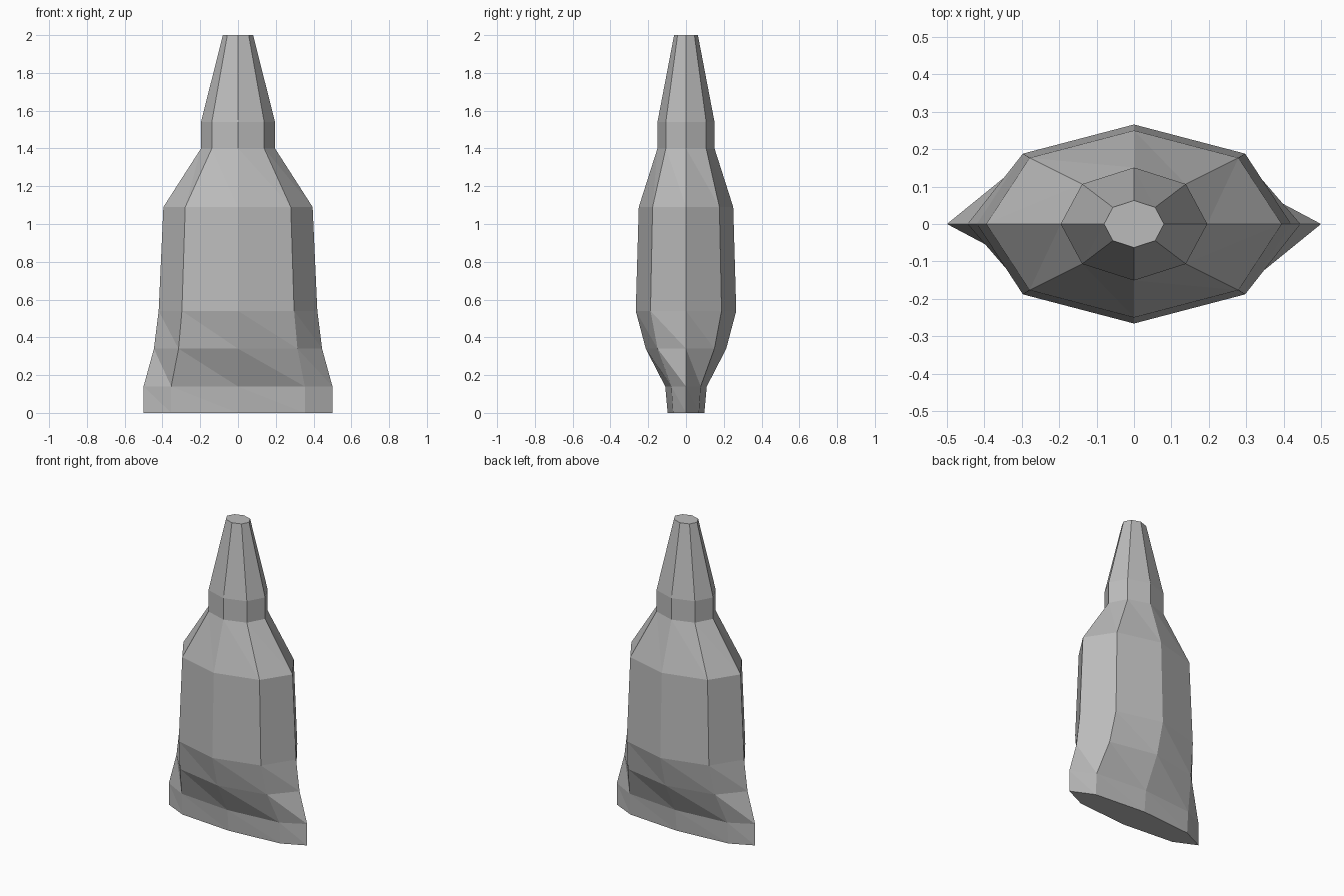
import bpy, bmesh, math

if "Cube" in bpy.data.objects:
    bpy.data.objects.remove(bpy.data.objects["Cube"])

# Ring profile: height, half width, half depth
RINGS = [(0, 0.5, 0.097), (0.14, 0.5, 0.11), (0.34, 0.445, 0.213),
         (0.54, 0.42, 0.266), (1.09, 0.395, 0.25), (1.40, 0.196, 0.151),
         (1.54, 0.196, 0.151), (2.0, 0.08, 0.063)]
SIDES = 8

# Single flat colour
grey = bpy.data.materials.new("grey")
grey.diffuse_color = (0.5, 0.5, 0.5, 1)
grey.use_nodes = True
grey.node_tree.nodes["Principled BSDF"].inputs["Base Color"].default_value = grey.diffuse_color

# Tapered eight-sided body, flattened at the foot
bm = bmesh.new()
rings = [[bm.verts.new((rx * math.cos(a), ry * math.sin(a), z))
          for a in (2 * math.pi * i / SIDES for i in range(SIDES))]
         for z, rx, ry in RINGS]
for low, high in zip(rings, rings[1:]):
    for i in range(SIDES):
        j = (i + 1) % SIDES
        bm.faces.new((low[i], low[j], high[i]))
        bm.faces.new((low[j], high[j], high[i]))

# Flat end caps
bm.faces.new(rings[0][::-1])
bm.faces.new(rings[-1])

mesh = bpy.data.meshes.new("nozzle_body")
bm.to_mesh(mesh)
bm.free()
mesh.materials.append(grey)
body = bpy.data.objects.new("nozzle_body", mesh)
bpy.context.collection.objects.link(body)
